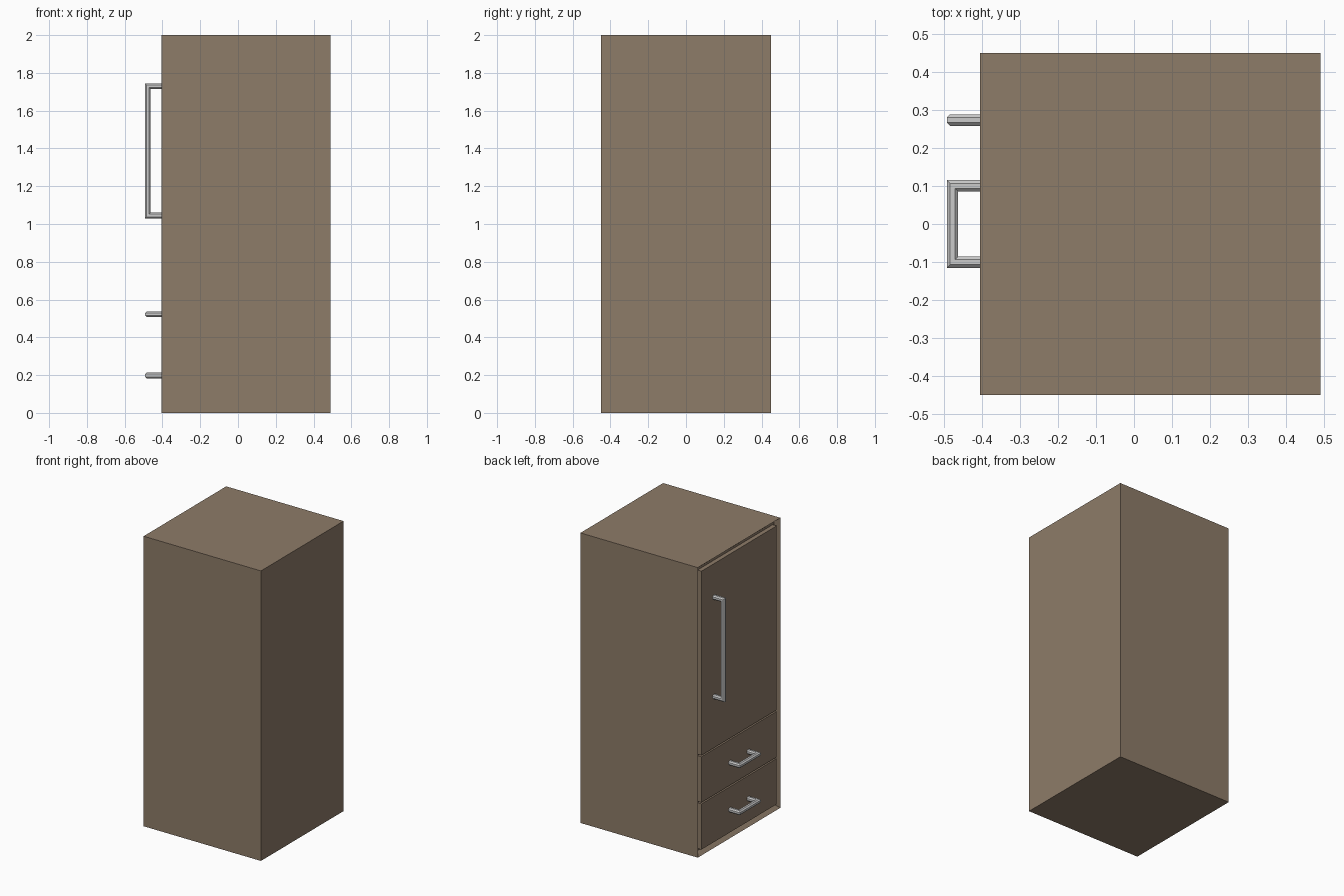
import bpy, bmesh
from mathutils import Vector

if "Cube" in bpy.data.objects:
    bpy.data.objects.remove(bpy.data.objects["Cube"])

wood = bpy.data.materials.new("wood")
wood.diffuse_color = (0.27, 0.2, 0.14, 1)
wood.use_nodes = True
wood.node_tree.nodes["Principled BSDF"].inputs["Base Color"].default_value = wood.diffuse_color

X0, X1, W, H = -0.405, 0.49, 0.45, 2.0   # front plane, back plane, half width, height
FRAME, GAP, DEPTH = 0.035, 0.005, 0.03


def finish(name, bm, mat=None):
    bmesh.ops.recalc_face_normals(bm, faces=bm.faces)
    me = bpy.data.meshes.new(name)
    bm.to_mesh(me)
    bm.free()
    ob = bpy.data.objects.new(name, me)
    bpy.context.collection.objects.link(ob)
    if mat:
        me.materials.append(mat)
    return ob


def box_bm(lo, hi):
    bm = bmesh.new()
    bmesh.ops.create_cube(bm, size=1)
    lo, hi = Vector(lo), Vector(hi)
    for v in bm.verts:
        v.co = (lo + hi) / 2 + v.co * (hi - lo)
    return bm


def handle(name, points, side, r=0.015):
    """Sweep a chamfered square along a mitred U-shaped path; side is normal to the path plane."""
    pts = [Vector(p) for p in points]
    c = r * 0.45
    octagon = [(r, -c), (r, c), (c, r), (-c, r), (-r, c), (-r, -c), (-c, -r), (c, -r)]
    side = Vector(side)
    bm = bmesh.new()
    rings = []
    for i, p in enumerate(pts):
        dirs = [(pts[j + 1] - pts[j]).normalized() for j in (i - 1, i) if 0 <= j < len(pts) - 1]
        normals = [d.cross(side) for d in dirs]
        n = sum(normals, Vector()) / (1 if len(normals) == 1 else 1 + normals[0].dot(normals[1]))
        rings.append([bm.verts.new(p + n * a + side * b) for a, b in octagon])
    for a, b in zip(rings, rings[1:]):
        for k in range(8):
            bm.faces.new((a[k], a[(k + 1) % 8], b[(k + 1) % 8], b[k]))
    bm.faces.new(rings[0])
    bm.faces.new(rings[-1])
    return finish(name, bm)


# Carcass: solid box with a shallow recess framed on the front
bm = box_bm((X0, -W, 0), (X1, W, H))
bm.normal_update()
front = [f for f in bm.faces if f.normal.x < -0.9]
bmesh.ops.inset_region(bm, faces=front, thickness=FRAME)
bmesh.ops.translate(bm, verts=front[0].verts, vec=(DEPTH, 0, 0))
finish("cabinet_body", bm, wood)

# Door and drawer fronts, flush with the frame and separated by narrow gaps
for name, z0, z1 in (("lower_drawer", FRAME, 0.36), ("upper_drawer", 0.36, 0.685),
                     ("door", 0.685, H - FRAME)):
    y = W - FRAME - GAP
    finish(name + "_front", box_bm((X0, -y, z0 + GAP), (X0 + DEPTH, y, z1 - GAP)), wood)

# Bar handles
BAR = -0.477
for name, z in (("lower_drawer_handle", 0.198), ("upper_drawer_handle", 0.522)):
    handle(name, [(X0, -0.1, z), (BAR, -0.1, z), (BAR, 0.1, z), (X0, 0.1, z)], (0, 0, 1))
handle("door_handle", [(X0, 0.273, 1.045), (BAR, 0.273, 1.045), (BAR, 0.273, 1.73),
                       (X0, 0.273, 1.73)], (0, 1, 0))
